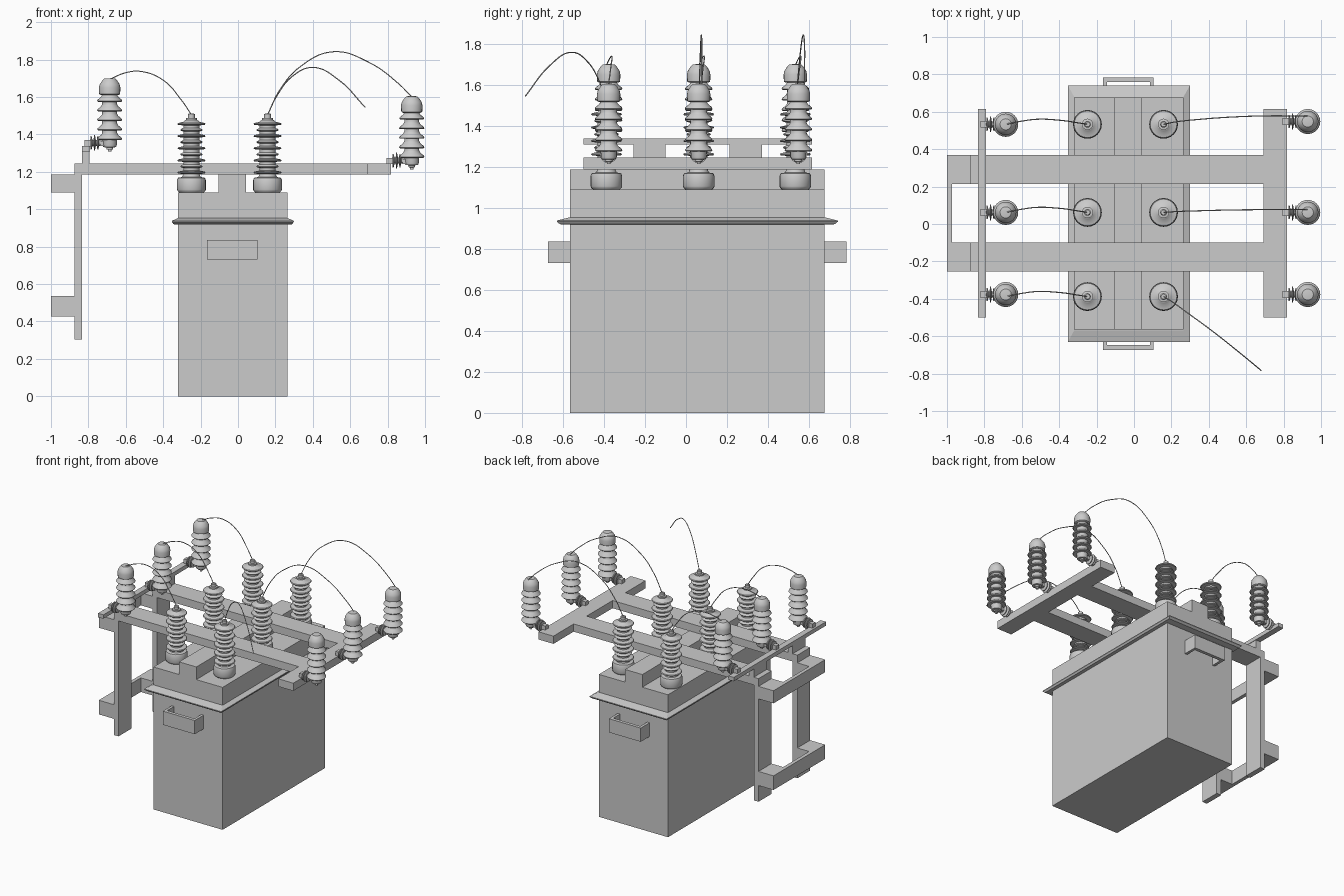
import bpy, bmesh, math
from mathutils import Matrix, Vector

if "Cube" in bpy.data.objects:
    bpy.data.objects.remove(bpy.data.objects["Cube"])


def add(name, bm, smooth=False):
    bmesh.ops.recalc_face_normals(bm, faces=bm.faces)
    me = bpy.data.meshes.new(name)
    bm.to_mesh(me)
    bm.free()
    ob = bpy.data.objects.new(name, me)
    bpy.context.collection.objects.link(ob)
    if smooth:
        bpy.ops.object.select_all(action='DESELECT')
        ob.select_set(True)
        bpy.context.view_layer.objects.active = ob
        bpy.ops.object.shade_smooth_by_angle(angle=math.radians(35))
    return ob


def box(name, x, y, z):
    bm = bmesh.new()
    bmesh.ops.create_cube(bm, size=1)
    for v in bm.verts:
        v.co = [(a + b) / 2 + c * (b - a) for (a, b), c in zip((x, y, z), v.co)]
    return add(name, bm)


def lathe(name, profile, seg=24, matrix=Matrix()):
    """Revolve (radius, height) points about z and cap both ends."""
    bm = bmesh.new()
    rings = [[bm.verts.new((r * math.cos(2 * math.pi * i / seg), r * math.sin(2 * math.pi * i / seg), z))
              for i in range(seg)] for r, z in profile]
    for a, b in zip(rings, rings[1:]):
        for i in range(seg):
            j = (i + 1) % seg
            bm.faces.new((a[i], a[j], b[j], b[i]))
    bm.faces.new(rings[0][::-1])
    bm.faces.new(rings[-1])
    bm.transform(matrix)
    return add(name, bm, True)


def rect_loft(name, cx, cy, rings):
    """Stack rectangles given as (half x, half y, z)."""
    bm = bmesh.new()
    loops = [[bm.verts.new((cx + sx * hx, cy + sy * hy, z))
              for sx, sy in ((-1, -1), (1, -1), (1, 1), (-1, 1))] for hx, hy, z in rings]
    for a, b in zip(loops, loops[1:]):
        for i in range(4):
            j = (i + 1) % 4
            bm.faces.new((a[i], a[j], b[j], b[i]))
    bm.faces.new(loops[0][::-1])
    bm.faces.new(loops[-1])
    return add(name, bm)


def prism(name, pts, depth, matrix):
    """Extrude a 2D outline along local z."""
    bm = bmesh.new()
    f = bm.faces.new([bm.verts.new((a, b, 0)) for a, b in pts])
    r = bmesh.ops.extrude_face_region(bm, geom=[f])
    bmesh.ops.translate(bm, vec=(0, 0, depth), verts=[g for g in r['geom'] if isinstance(g, bmesh.types.BMVert)])
    bm.transform(matrix)
    return add(name, bm)


def copy(ob, name, loc):
    new = bpy.data.objects.new(name, ob.data)
    new.location = loc
    bpy.context.collection.objects.link(new)


def wire(name, pts):
    cu = bpy.data.curves.new(name, 'CURVE')
    cu.dimensions = '3D'
    cu.bevel_depth = 0.003
    cu.bevel_resolution = 1
    cu.resolution_u = 8
    cu.use_fill_caps = True
    sp = cu.splines.new('BEZIER')
    sp.bezier_points.add(len(pts) - 1)
    for bp, p in zip(sp.bezier_points, pts):
        bp.co = p
        bp.handle_left_type = bp.handle_right_type = 'AUTO'
    bpy.context.collection.objects.link(bpy.data.objects.new(name, cu))


# Tank, rim and stepped lid
CX, CY = -0.0275, 0.055
rect_loft('tank', CX, CY, [(0.2925, 0.62, 0), (0.2925, 0.62, 0.925)])
rect_loft('tank_rim', CX, CY, [(0.305, 0.635, 0.918), (0.317, 0.67, 0.92), (0.326, 0.685, 0.932),
                               (0.326, 0.685, 0.938), (0.2925, 0.625, 0.953)])
prism('lid', [(-0.32, 0.94), (0.265, 0.94), (0.265, 1.09), (0.043, 1.09), (0.043, 1.187),
              (-0.103, 1.187), (-0.103, 1.09), (-0.32, 1.09)], 1.24,
      Matrix(((1, 0, 0, 0), (0, 0, 1, -0.565), (0, 1, 0, 0), (0, 0, 0, 1))))

# U-shaped lifting handles at both ends
for name, y0, s in (('front_handle', -0.565, -1), ('back_handle', 0.675, 1)):
    prism(name, [(-0.165, y0), (-0.165, y0 + s * 0.108), (0.105, y0 + s * 0.108), (0.105, y0),
                 (0.085, y0), (0.085, y0 + s * 0.083), (-0.145, y0 + s * 0.083), (-0.145, y0)],
          0.105, Matrix.Translation((0, 0, 0.73)))

# Support frame: two long beams, posts, wall brackets
for side, y in (('front', (-0.255, -0.1)), ('back', (0.213, 0.37))):
    box(side + '_beam', (-0.873, 0.695), y, (1.186, 1.245))
    box(side + '_post', (-0.873, -0.833), y, (0.303, 1.19))
    box(side + '_rail_support', (-0.833, -0.793), y, (1.24, 1.312))
    for lvl, z in (('upper', (1.09, 1.186)), ('lower', (0.427, 0.535))):
        box(f'{side}_{lvl}_arm', (-0.975, -0.87), y, z)
for lvl, z in (('upper', (1.09, 1.186)), ('lower', (0.427, 0.535))):
    box(lvl + '_wall_plate', (-1.0, -0.972), (-0.255, 0.37), z)
box('right_cross_beam', (0.692, 0.818), (-0.5, 0.615), (1.186, 1.245))
box('left_rail', (-0.835, -0.79), (-0.5, 0.615), (1.308, 1.338))

# Lid bushings: base collar, alternating wide and narrow sheds, terminal
prof = [(0.06, 1.085), (0.074, 1.097), (0.077, 1.105), (0.077, 1.155), (0.072, 1.168), (0.05, 1.172)]
for i in range(9):
    z = 1.197 + i * 0.0325
    r = 0.075 if i % 2 == 0 else 0.06
    prof += [(0.043, z - 0.009), (r - 0.004, z - 0.006), (r, z - 0.001), (r - 0.004, z + 0.004), (0.043, z + 0.01)]
prof += [(0.035, 1.475), (0.03, 1.477), (0.03, 1.487), (0.018, 1.489), (0.018, 1.508), (0.013, 1.512)]
bushing = None
ROWS = (-0.388, 0.062, 0.533)
for x in (-0.249, 0.158):
    for y in ROWS:
        if bushing is None:
            bushing = lathe('bushing', prof)
            bushing.location = (x, y, 0)
        else:
            copy(bushing, 'bushing', (x, y, 0))

# Surge arresters (origin on their axis, heights as on the left side)
prof = [(0.009, 1.308), (0.009, 1.318), (0.018, 1.32), (0.018, 1.33), (0.034, 1.332), (0.038, 1.345), (0.038, 1.36)]
for i in range(5):
    z = 1.378 + i * 0.051
    prof += [(0.04, z - 0.008), (0.062, z - 0.008), (0.067, z - 0.003), (0.065, z + 0.003), (0.045, z + 0.02), (0.04, z + 0.03)]
prof += [(0.045, 1.61), (0.056, 1.615), (0.057, 1.65), (0.053, 1.668), (0.04, 1.688), (0.03, 1.698), (0.015, 1.7)]
arrester = lathe('arrester', prof)
# Ribbed standoff lying along x, with strap and clamp
ribs = [(0.012, -0.115)]
for x, r in ((-0.098, 0.036), (-0.08, 0.042), (-0.062, 0.036)):
    ribs += [(0.016, x - 0.006), (r, x - 0.004), (r, x + 0.001), (0.016, x + 0.006)]
ribs += [(0.014, -0.03)]
turn = Matrix.Translation((0, 0, 1.355)) @ Matrix.Rotation(math.pi / 2, 4, 'Y')
standoff = lathe('standoff', ribs, 16, turn)
strap = box('arrester_strap', (-0.05, 0.02), (-0.02, 0.02), (1.338, 1.364))
clamp = box('mount_clamp', (-0.134, -0.1), (-0.018, 0.018), (1.336, 1.37))

spots = [(-0.686, y, 0) for y in (-0.377, 0.062, 0.533)] + [(0.929, y, -0.095) for y in (-0.377, 0.062, 0.548)]
for part in (arrester, standoff, strap, clamp):
    part.location = spots[0]
    for s in spots[1:]:
        copy(part, part.name, s)

# Connecting wires
for y in ROWS:
    wire('left_wire', [(-0.686, y, 1.695), (-0.60, y + 0.017, 1.73), (-0.52, y + 0.027, 1.737),
                       (-0.40, y + 0.022, 1.69), (-0.30, y + 0.008, 1.58), (-0.249, y, 1.505)])
for y, e in ((ROWS[1], 0.015), (ROWS[2], 0.045)):
    wire('right_wire', [(0.158, y, 1.505), (0.225, y + e * 0.3, 1.64), (0.33, y + e * 0.55, 1.76), (0.51, y + e * 0.85, 1.842),
                        (0.70, y + e, 1.785), (0.86, y + e, 1.67), (0.929, y + e, 1.6)])
y = ROWS[0]
wire('loose_wire', [(0.158, y, 1.505), (0.21, y - 0.032, 1.61), (0.29, y - 0.09, 1.71), (0.40, y - 0.17, 1.758),
                    (0.54, y - 0.28, 1.69), (0.68, -0.783, 1.545)])
